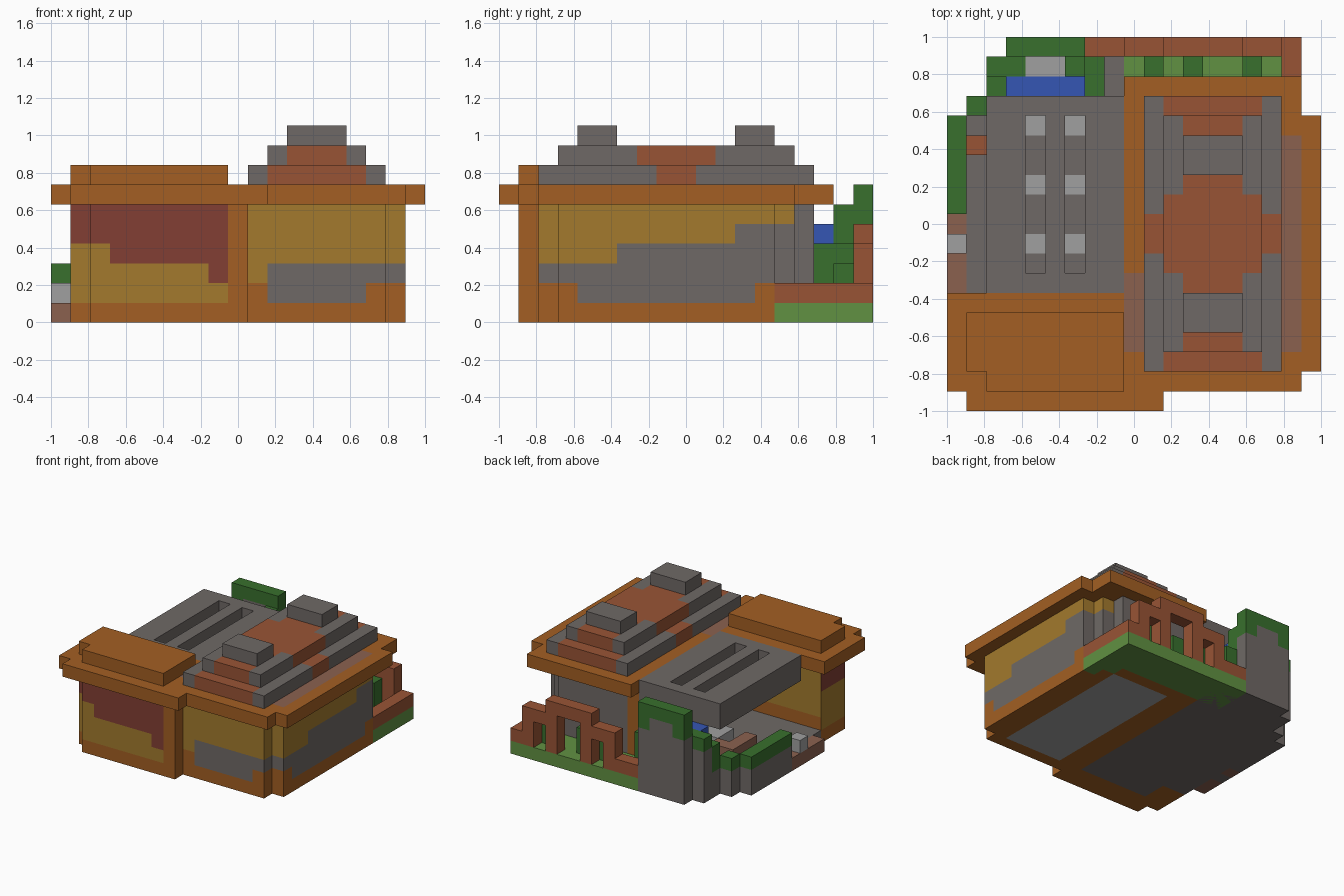
import bpy, bmesh
from mathutils import Vector

if "Cube" in bpy.data.objects:
    bpy.data.objects.remove(bpy.data.objects["Cube"])

U = 2 / 19  # size of one block


def linear(c):
    c /= 255
    return c / 12.92 if c < 0.04045 else ((c + 0.055) / 1.055) ** 2.4


PALETTE = {
    "orange": (163, 95, 35), "ochre": (163, 122, 45), "dark_red": (130, 63, 52),
    "grey": (111, 105, 102), "light_grey": (160, 160, 160), "brick": (153, 84, 53),
    "dusty_brown": (139, 97, 79), "blue": (53, 86, 180), "green": (56, 112, 45),
    "light_green": (97, 145, 66),
}
MATS = {}
for key, rgb in PALETTE.items():
    m = bpy.data.materials.new(key)
    m.use_nodes = True
    col = [linear(c) for c in rgb] + [1]
    m.diffuse_color = col
    m.node_tree.nodes["Principled BSDF"].inputs["Base Color"].default_value = col
    MATS[key] = m

AXES = [Vector((1, 0, 0)), Vector((0, 1, 0)), Vector((0, 0, 1))]


def part(name, boxes, rule, holes=()):
    """Blocky part: union of boxes (x0,x1,y0,y1,z0,z1) minus holes, coloured by rule(x,y,z,normal)."""
    def fill(b):
        return {(x, y, z) for x in range(b[0], b[1]) for y in range(b[2], b[3])
                for z in range(b[4], b[5])}
    cells = set().union(*map(fill, boxes)).difference(*map(fill, holes))
    me = bpy.data.meshes.new(name)
    bm = bmesh.new()
    slots = []
    for c in sorted(cells):
        for a in range(3):
            for s in (-1, 1):
                n = AXES[a] * s
                if tuple(int(c[i] + n[i]) for i in range(3)) in cells:
                    continue
                u, v = AXES[(a + 1) % 3] / 2, AXES[(a + 2) % 3] / 2 * s
                mid = Vector(c) + Vector((.5, .5, .5)) + n / 2
                f = bm.faces.new([bm.verts.new((mid + d) * U - Vector((1, 1, 0)))
                                  for d in (-u - v, u - v, u + v, v - u)])
                key = rule(*c, tuple(int(k) for k in n)) if callable(rule) else rule
                if key not in slots:
                    slots.append(key)
                f.material_index = slots.index(key)
    # merge the block faces into large flat panels, one per colour
    bmesh.ops.remove_doubles(bm, verts=bm.verts, dist=U / 100)
    bmesh.ops.dissolve_limit(bm, angle_limit=.01, verts=bm.verts, edges=bm.edges,
                             delimit={'MATERIAL'})
    bm.to_mesh(me)
    bm.free()
    for key in slots:
        me.materials.append(MATS[key])
    ob = bpy.data.objects.new(name, me)
    bpy.context.collection.objects.link(ob)
    return ob


# --- right hall: orange base, grey patches, ochre upper walls
def hall_colour(x, y, z, n):
    if n[2] < 0:
        return "light_grey" if 11 <= x < 16 and 3 <= y < 15 else "orange"
    if n[0] < 0:
        return "orange"
    if n[1] > 0 and y > 14:
        return "orange" if z == 0 else "grey"
    if z == 0:
        return "orange"
    if n[1] < 0:
        if z == 1:
            return "grey" if 11 <= x < 16 else "orange"
        return "grey" if z == 2 and x >= 11 else "ochre"
    if z == 1:
        return "grey" if 4 <= y < 13 else "orange"
    start = {2: 2, 3: 6, 4: 12, 5: 15}[z]
    return "grey" if y >= start else "ochre"


part("hall_walls", [(10, 17, 2, 15, 0, 6), (17, 18, 3, 14, 0, 6), (10, 16, 15, 16, 0, 6)],
     hall_colour)
part("corner_pillar", [(9, 10, 1, 16, 0, 6)], "orange")


# --- front left shop with dark red upper panel
def shop_colour(x, y, z, n):
    if n[2] < 0:
        return "grey" if 2 < x and 2 < y else "orange"
    if z == 0:
        return "orange"
    if n[1] > 0:
        return "ochre" if z > 1 else "orange"
    bottom = 4 if x < 3 else 3 if x < 8 else 2
    return "dark_red" if z >= bottom else "ochre"


part("shop_walls", [(1, 9, 2, 5, 0, 6), (2, 9, 1, 2, 0, 6)], shop_colour)


# --- overhanging roof slab and stepped roofs
def eaves_colour(x, y, z, n):
    strip = (x == 17 and 3 <= y < 14) or (x == 9 and 3 <= y < 7)
    return "dusty_brown" if strip and n[2] > 0 else "orange"


part("eaves", [(0, 9, 1, 6, 6, 7), (1, 11, 0, 1, 6, 7), (9, 18, 1, 17, 6, 7),
               (18, 19, 2, 15, 6, 7)], eaves_colour)
part("shop_roof", [(1, 9, 2, 5, 7, 8), (2, 9, 1, 2, 7, 8)], "orange")


def tier_colour(x, y, z, n):
    k = z - 7
    middle = 11 + k <= x < 16 - k or 8 - k <= y < 10 + k
    return "brick" if middle else "grey"


part("hall_roof", [(10, 17, 2, 16, 7, 8), (11, 16, 3, 15, 8, 9)], tier_colour)
for name, y in (("front_roof_vent", 4), ("back_roof_vent", 12)):
    part(name, [(12, 15, y, y + 2, 9, 10)], "grey")


# --- flat patio roof with two slots
def slot_colour(x, y, z, n):
    lamp = z == 5 and n[2] > 0 and y in (8, 11, 14)
    return "light_grey" if lamp else "grey"


part("patio_roof", [(2, 9, 6, 16, 5, 7)], slot_colour,
     [(x, x + 1, 7, 15, 6, 7) for x in (4, 6)])


# --- patio floor and overgrown walls
def floor_colour(x, y, z, n):
    return "dusty_brown" if x == 0 and (y < 8 or y == 9) or (x == 0 and n[0] < 0 and y < 9) else "grey"


part("patio_floor", [(0, 9, 6, 15, 0, 1), (1, 9, 5, 16, 0, 1), (2, 9, 16, 18, 0, 1)],
     floor_colour)


def ivy(height):
    def rule(x, y, z, n):
        drip = 2 if (x + y) % 3 == 0 else 1
        return "green" if z >= height - drip else "grey"
    return rule


part("tall_ivy_wall", [(3, 7, 18, 19, 0, 7)],
     lambda x, y, z, n: "green" if z >= (5 if x in (3, 6) else 6) else "grey")
part("middle_ivy_wall", [(2, 4, 17, 18, 1, 5)], ivy(5))
part("middle_wall_foot", [(2, 3, 17, 18, 0, 1)], "grey")
part("step_ivy_wall", [(2, 3, 16, 17, 0, 4)], ivy(4))
part("low_ivy_wall", [(0, 1, 8, 15, 1, 3), (1, 2, 15, 16, 1, 3)],
     lambda x, y, z, n: "green" if z == 2 else "grey", [(0, 1, 8, 10, 1, 3)])
part("tall_hedge", [(6, 7, 17, 18, 1, 6)], "green")
part("short_hedge", [(7, 8, 16, 18, 1, 4)], "green")
part("blue_panel", [(3, 7, 16, 17, 4, 5)], "blue")
part("panel_shelf", [(4, 6, 17, 18, 1, 5)], "light_grey")
part("gate_block", [(0, 1, 8, 9, 1, 2)], "light_grey")
part("stool", [(1, 2, 13, 14, 1, 2)], "brick")
part("bench", [(3, 4, 10, 13, 1, 2), (4, 5, 12, 13, 1, 2)], "dusty_brown")
part("table", [(5, 7, 10, 12, 1, 2)], "light_grey")

# --- back garden with bushes and arched fence
part("lawn", [(7, 18, 16, 19, 0, 1), (16, 18, 15, 16, 0, 1), (17, 18, 14, 15, 0, 1)],
     "light_green")
for i, x in enumerate((10, 12, 15)):
    part(f"bush_{i + 1}", [(x, x + 1, 17, 18, 1, 3)], "green")
part("garden_fence", [(7, 18, 18, 19, 1, 2), (17, 18, 14, 18, 1, 2), (9, 17, 18, 19, 2, 4),
                      (11, 15, 18, 19, 4, 5)], "brick",
     [(15, 16, 18, 19, 1, 3), (12, 14, 18, 19, 1, 4), (10, 11, 18, 19, 1, 3)])
